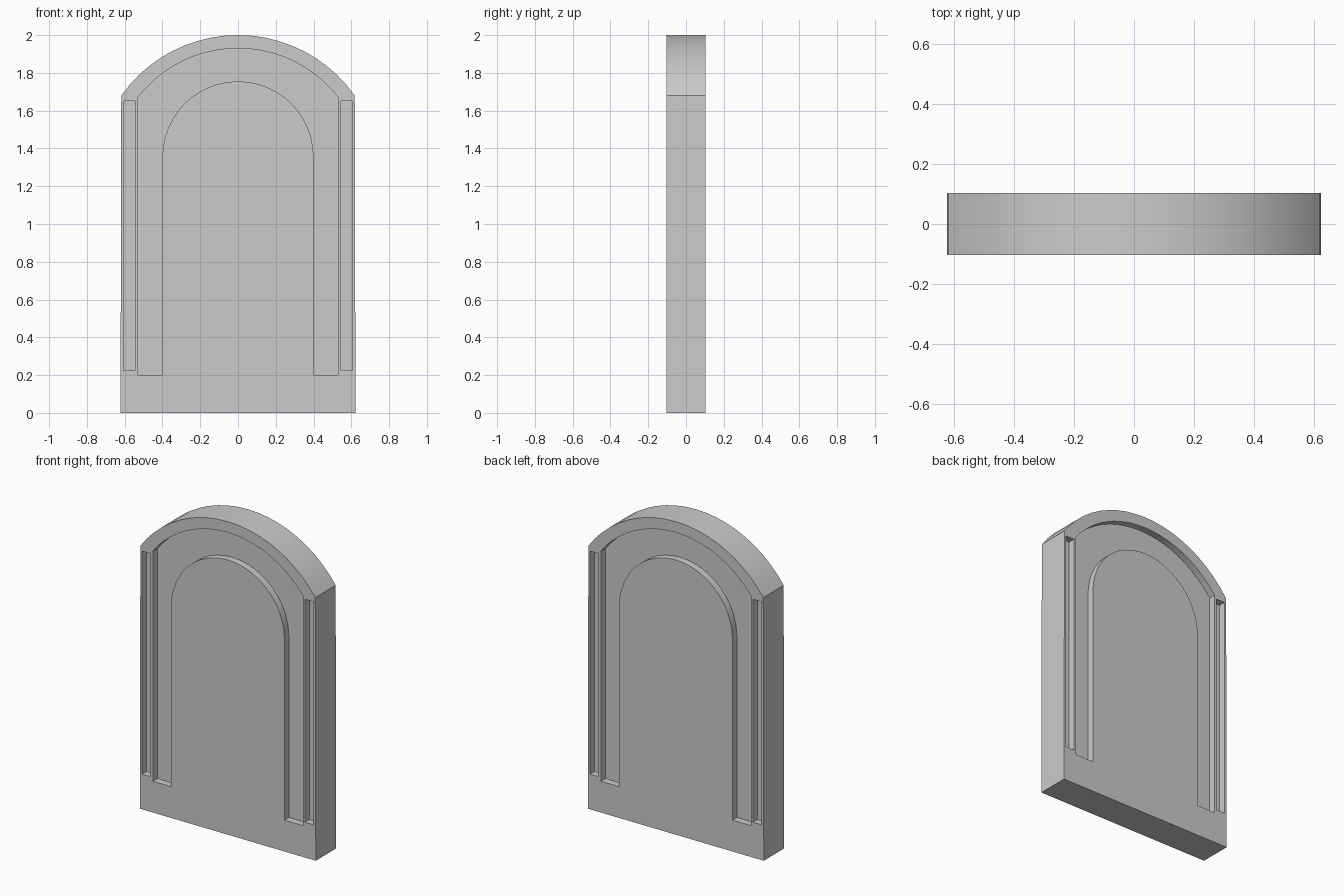
import bpy, bmesh
from math import sin, cos, pi, asin

if "Cube" in bpy.data.objects:
    bpy.data.objects.remove(bpy.data.objects["Cube"])

HALF = 0.103    # half thickness of the slab
DEPTH = 0.045   # depth of the carving


def arc(half, spring, apex, n):
    """Arc points from right to left through the apex."""
    h = apex - spring
    r = (half * half + h * h) / (2 * h)
    a = asin(min(1, half / r))
    return [(r * sin(a - 2 * a * i / n), apex - r + r * cos(a - 2 * a * i / n))
            for i in range(n + 1)]


def prism(name, pts, y0, y1):
    """Extrude an x-z outline from y0 to y1."""
    bm = bmesh.new()
    face = bm.faces.new([bm.verts.new((x, y0, z)) for x, z in pts])
    ext = bmesh.ops.extrude_face_region(bm, geom=[face])
    verts = [v for v in ext["geom"] if isinstance(v, bmesh.types.BMVert)]
    bmesh.ops.translate(bm, verts=verts, vec=(0, y1 - y0, 0))
    bmesh.ops.recalc_face_normals(bm, faces=bm.faces)
    me = bpy.data.meshes.new(name)
    bm.to_mesh(me)
    bm.free()
    ob = bpy.data.objects.new(name, me)
    bpy.context.collection.objects.link(ob)
    return ob


# Round-topped slab, very slightly wider at the foot
slab = prism("headstone_slab",
             [(-0.622, 0), (0.622, 0)] + arc(0.618, 1.68, 2.0, 20), -HALF, HALF)

# Carved band around the arched panel, plus a narrow slot on each side
inner = [(-x, z) for x, z in arc(0.4, 1.355, 1.755, 24)]
band = ([(0.4, 0.2), (0.53, 0.2)] + arc(0.53, 1.67, 1.93, 20)
        + [(-0.53, 0.2), (-0.4, 0.2)] + inner)
slots = [[(s * 0.545, 0.225), (s * 0.605, 0.225), (s * 0.605, 1.65), (s * 0.545, 1.65)]
         for s in (-1, 1)]

# Cut the same carving into the front and the back
cutters = []
for side in (-1, 1):
    for pts in [band] + slots:
        cut = prism("carving_cutter", pts, side * (HALF - DEPTH), side * (HALF + 0.1))
        cut.hide_render = True
        cutters.append(cut)
        mod = slab.modifiers.new("carve", 'BOOLEAN')
        mod.operation = 'DIFFERENCE'
        mod.solver = 'EXACT'
        mod.object = cut

bpy.context.view_layer.objects.active = slab
slab.select_set(True)
for mod in list(slab.modifiers):
    bpy.ops.object.modifier_apply(modifier=mod.name)
for cut in cutters:
    bpy.data.objects.remove(cut)

# Smooth the curves, keep the carved edges sharp
bpy.ops.object.shade_smooth_by_angle(angle=pi / 6)
